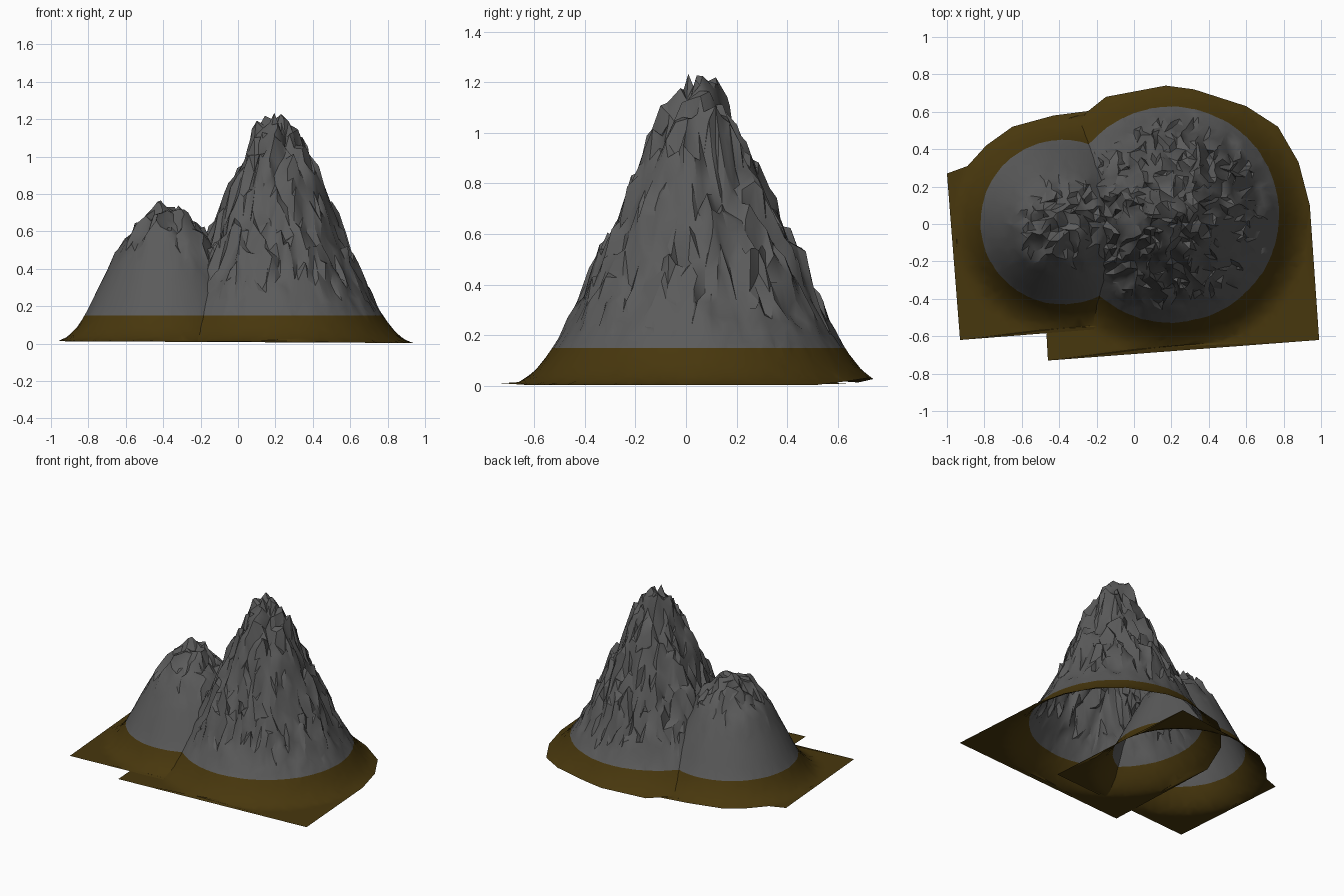
import bpy, bmesh, math, random
from mathutils import Vector, noise
from mathutils.geometry import delaunay_2d_cdt

if "Cube" in bpy.data.objects:
    bpy.data.objects.remove(bpy.data.objects["Cube"])

random.seed(4)


def material(name, rgb):
    m = bpy.data.materials.new(name)
    m.diffuse_color = (*rgb, 1)
    m.use_nodes = True
    m.node_tree.nodes["Principled BSDF"].inputs["Base Color"].default_value = m.diffuse_color
    return m


rock = material("grey rock", (0.105, 0.105, 0.105))
earth = material("brown earth", (0.064, 0.038, 0.004))
EARTH_LINE = 0.15


def inside(x, y, poly):
    hit = False
    for (x1, y1), (x2, y2) in zip(poly, poly[1:] + poly[:1]):
        if (y1 > y) != (y2 > y) and x < (x2 - x1) * (y - y1) / (y2 - y1) + x1:
            hit = not hit
    return hit


def height(r, profile):
    for (r1, z1), (r2, z2) in zip(profile, profile[1:]):
        if r <= r2:
            return z1 + (z2 - z1) * (r - r1) / (r2 - r1)
    return 0.0


def mountain(name, centre, profile, outline, spacing, rough, smooth_below):
    cx, cy = centre
    # scattered ground points inside the sheet outline
    pts = [Vector(p) for p in outline]
    shrunk = [(cx + (x - cx) * 0.97, cy + (y - cy) * 0.97) for x, y in outline]
    n = int(1.2 / spacing)
    for i in range(-n, n + 1):
        for j in range(-n, n + 1):
            x = cx + (i + random.uniform(-.42, .42)) * spacing
            y = cy + (j + random.uniform(-.42, .42)) * spacing
            if inside(x, y, shrunk):
                pts.append(Vector((x, y)))
    verts, _, faces, *_ = delaunay_2d_cdt(
        pts, [], [list(range(len(outline)))], 1, 1e-5)

    # raise the points along the slope profile, with crags higher up
    bm = bmesh.new()
    bv = []
    for v in verts:
        z = height(math.hypot(v.x - cx, v.y - cy), profile)
        k = min(1, max(0, (z - smooth_below) / 0.3))
        crag = (noise.noise(Vector((v.x * 8, v.y * 8, cx * 9))) * 0.6
                + noise.noise(Vector((v.x * 19, v.y * 19, 3.3))) * 0.6
                + random.uniform(-.35, .35))
        push = noise.noise_vector(Vector((v.x * 16, v.y * 16, 7.1))) * 0.022 * k
        base = 0.008 - 0.005 * v.x
        bv.append(bm.verts.new((v.x + push.x, v.y + push.y,
                                base + z + crag * rough * k)))
    for f in faces:
        bm.faces.new([bv[i] for i in f])

    # crisp colour line between earth and rock
    bmesh.ops.bisect_plane(bm, geom=bm.verts[:] + bm.edges[:] + bm.faces[:],
                           plane_co=(0, 0, EARTH_LINE), plane_no=(0, 0, 1))
    bm.normal_update()
    for f in bm.faces:
        if f.normal.z < 0:
            f.normal_flip()
        f.material_index = int(f.calc_center_median().z < EARTH_LINE)
    me = bpy.data.meshes.new(name)
    bm.to_mesh(me)
    bm.free()
    me.materials.append(rock)
    me.materials.append(earth)
    ob = bpy.data.objects.new(name, me)
    bpy.context.collection.objects.link(ob)
    bpy.ops.object.select_all(action='DESELECT')
    ob.select_set(True)
    bpy.context.view_layer.objects.active = ob
    bpy.ops.object.shade_smooth_by_angle(angle=math.radians(30))


# tall peak on its open sheet
mountain("tall_peak", (0.2, 0.05),
         [(0, 1.21), (.09, 1.15), (.15, 1.04), (.2, .94), (.25, .83), (.3, .7),
          (.35, .59), (.4, .48), (.48, .31), (.575, .145), (.63, .07), (.68, .025), (.73, 0)],
         [(-.46, -.73), (.99, -.62), (.94, .1), (.88, .33), (.77, .52), (.6, .63),
          (.32, .72), (.17, .74), (-.15, .68), (-.25, .6), (-.4, .42), (-.51, .15)],
         0.03, 0.11, 0.14)

# low peak on its open sheet
mountain("low_peak", (-0.38, 0.01),
         [(0, .74), (.08, .70), (.16, .63), (.24, .53), (.3, .42), (.37, .28),
          (.435, .145), (.48, .075), (.53, .025), (.58, 0)],
         [(-.93, -.62), (.22, -.53), (.13, .66), (-.2, .61), (-.43, .58), (-.65, .52),
          (-.79, .42), (-.89, .31), (-1, .27)],
         0.032, 0.075, 0.36)
